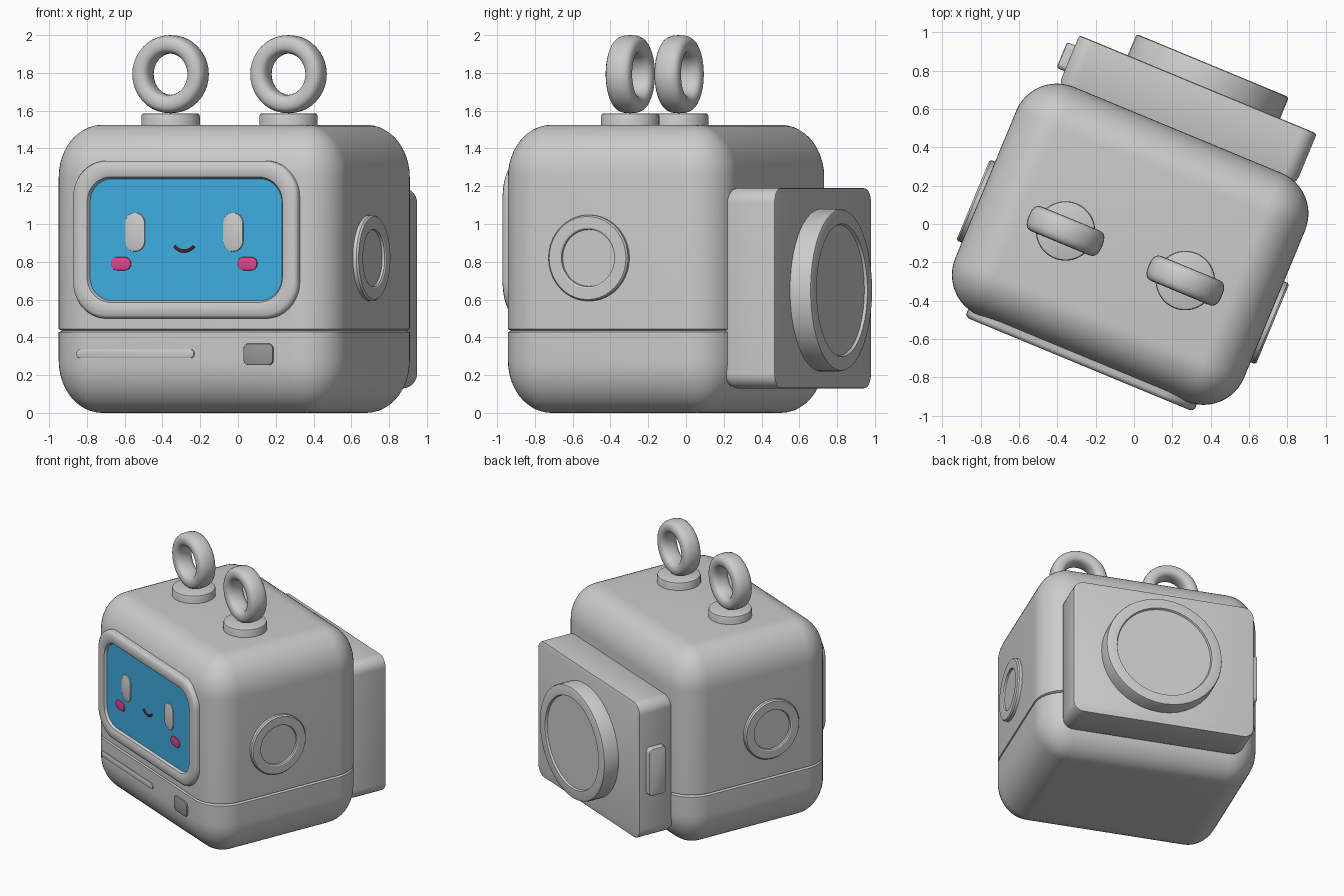
import bpy, bmesh
from math import pi, sin, cos, radians, copysign
from mathutils import Matrix, Vector

if "Cube" in bpy.data.objects:
    bpy.data.objects.remove(bpy.data.objects["Cube"])

TURN = Matrix.Rotation(radians(-22.5), 4, 'Z')   # whole model is turned on the grid
CX = 0.022                                       # centre line of the body


def material(name, rgb):
    m = bpy.data.materials.new(name)
    m.diffuse_color = (*rgb, 1)
    m.use_nodes = True
    m.node_tree.nodes["Principled BSDF"].inputs["Base Color"].default_value = m.diffuse_color
    return m


BLUE = material("screen_blue", (0.05, 0.42, 0.75))
PINK = material("cheek_pink", (0.75, 0.06, 0.28))
MAROON = material("mouth_maroon", (0.12, 0.01, 0.03))
DARK = material("button_grey", (0.3, 0.3, 0.3))


def frame(x, y, z, yaw=0):
    """Local x across, local y up, local z outward from a side of the body."""
    return (TURN @ Matrix.Translation((x, y, z)) @ Matrix.Rotation(radians(yaw), 4, 'Z')
            @ Matrix.Rotation(pi / 2, 4, 'X'))


def flat(x, y, z):
    return TURN @ Matrix.Translation((x, y, z))


def finish(name, bm, matrix, mat=None, angle=30):
    bmesh.ops.remove_doubles(bm, verts=bm.verts, dist=1e-5)
    bmesh.ops.recalc_face_normals(bm, faces=bm.faces)
    bm.transform(matrix)
    me = bpy.data.meshes.new(name)
    bm.to_mesh(me)
    bm.free()
    ob = bpy.data.objects.new(name, me)
    bpy.context.collection.objects.link(ob)
    if mat:
        me.materials.append(mat)
    bpy.ops.object.select_all(action='DESELECT')
    ob.select_set(True)
    bpy.context.view_layer.objects.active = ob
    bpy.ops.object.shade_smooth_by_angle(angle=radians(angle))
    return ob


def outline(w, h, r, seg=10):
    pts = []
    for k, (sx, sy) in enumerate(((1, 1), (-1, 1), (-1, -1), (1, -1))):
        for i in range(seg + 1):
            a = (k + i / seg) * pi / 2
            pts.append((sx * (w / 2 - r) + r * cos(a), sy * (h / 2 - r) + r * sin(a)))
    return pts


def loft(name, loops, matrix, mat=None, ring=False, angle=30):
    """Stack of rounded rectangles (width, height, corner radius, depth)."""
    bm = bmesh.new()
    rows = [[bm.verts.new((x, y, d)) for x, y in outline(w, h, r)] for w, h, r, d in loops]
    n = len(rows[0])
    for a, b in zip(rows, rows[1:] + rows[:1] if ring else rows[1:]):
        for i in range(n):
            bm.faces.new((a[i], a[(i + 1) % n], b[(i + 1) % n], b[i]))
    if not ring:
        bm.faces.new(rows[0])
        bm.faces.new(rows[-1])
    return finish(name, bm, matrix, mat, angle)


def round_loft(name, profile, matrix, **kw):
    return loft(name, [(2 * r, 2 * r, r, d) for r, d in profile], matrix, **kw)


def pad(name, w, h, r, depth, matrix, mat=None, edge=0.01, sink=0.03):
    loft(name, [(w, h, r, -sink), (w, h, r, depth - edge),
                (w - 0.6 * edge, h - 0.6 * edge, r - 0.3 * edge, depth - 0.3 * edge),
                (w - 2 * edge, h - 2 * edge, r - edge, depth)], matrix, mat)


# Body: soft box with a seam groove all the way round
STRETCH = 1.2
bm = bmesh.new()
bmesh.ops.create_cube(bm, size=1)
bmesh.ops.scale(bm, vec=(1.63, 1.29, 1.525 / STRETCH), verts=bm.verts)
bmesh.ops.bevel(bm, geom=list(bm.edges), offset=0.23, segments=12, profile=0.5,
                affect='EDGES', clamp_overlap=True)
bmesh.ops.scale(bm, vec=(1, 1, STRETCH), verts=bm.verts)
bmesh.ops.translate(bm, vec=(0, 0, 0.7625), verts=bm.verts)
SEAM = 0.435
for z in (SEAM - 0.008, SEAM, SEAM + 0.008):
    bmesh.ops.bisect_plane(bm, geom=bm.verts[:] + bm.edges[:] + bm.faces[:],
                           plane_co=(0, 0, z), plane_no=(0, 0, 1))
for v in bm.verts:
    if abs(v.co.z - SEAM) < 1e-4:
        v.co.x *= 0.982
        v.co.y *= 0.98
finish("body", bm, flat(CX, -0.105, 0))

# Screen with raised rim
face = frame(CX - 0.005, 0, 0.917)
loft("screen_rim", [(1.29, 0.835, 0.19, 0.68), (1.29, 0.835, 0.19, 0.762),
                    (1.28, 0.825, 0.185, 0.775), (1.25, 0.795, 0.175, 0.785),
                    (1.16, 0.705, 0.15, 0.785), (1.12, 0.665, 0.135, 0.778),
                    (1.10, 0.645, 0.125, 0.76), (1.10, 0.645, 0.125, 0.68)],
     face, ring=True, angle=40)
loft("screen", [(1.11, 0.655, 0.13, 0.70), (1.11, 0.655, 0.13, 0.76)], face, BLUE)

# Face features
FX, FY = 0.007, -0.76
for side, s in (("left", -1), ("right", 1)):
    pad("eye_" + side, 0.114, 0.205, 0.056, 0.008, frame(FX + s * 0.281, FY, 0.957), edge=0.004)
    pad("cheek_" + side, 0.114, 0.07, 0.034, 0.008, frame(FX + s * 0.362, FY, 0.79), PINK, edge=0.004)

cu = bpy.data.curves.new("mouth", 'CURVE')
cu.dimensions = '3D'
cu.bevel_depth = 0.008
cu.use_fill_caps = True
sp = cu.splines.new('POLY')
sp.points.add(12)
for i, p in enumerate(sp.points):
    t = i / 6 - 1
    p.co = (0.056 * t, 0.026 * t * t, 0.002, 1)
cu.materials.append(MAROON)
mouth = bpy.data.objects.new("mouth", cu)
mouth.matrix_world = frame(FX, FY, 0.856)
bpy.context.collection.objects.link(mouth)

# Slot and button on the lower front
pad("front_slot", 0.676, 0.047, 0.022, 0.008, frame(-0.277, -0.75, 0.313), edge=0.006)
pad("front_button", 0.17, 0.115, 0.03, 0.012, frame(0.43, -0.75, 0.31), DARK, edge=0.006)

# Round side plates
for side, s in (("left", -1), ("right", 1)):
    round_loft("ear_" + side, [(0.228, -0.05), (0.228, 0.02), (0.22, 0.03), (0.16, 0.03),
                               (0.152, 0.025), (0.15, 0.012)],
               frame(CX + s * 0.815, -0.205, 0.82, 90 * s))

# Antennas: puck base and upright ring
for side, s in (("left", -1), ("right", 1)):
    x, y = CX + s * 0.338, -0.17
    round_loft("antenna_base_" + side, [(0.155, 1.48), (0.155, 1.572), (0.151, 1.582), (0.142, 1.586)],
               flat(x, y, 0))
    section = []
    for i in range(20):
        a = 2 * pi * i / 20
        c, d = cos(a), sin(a)
        section.append((0.158 + 0.049 * copysign(abs(c) ** 0.75, c),
                        0.07 * copysign(abs(d) ** 0.75, d)))
    round_loft("antenna_ring_" + side, section, frame(x, y, 1.793), ring=True, angle=50)

# Backpack with round cover and side button
loft("backpack", [(1.26, 0.98, 0.06, 0.50), (1.315, 1.035, 0.07, 0.515), (1.34, 1.06, 0.08, 0.55),
                  (1.34, 1.06, 0.08, 0.785), (1.334, 1.054, 0.077, 0.796), (1.31, 1.03, 0.065, 0.80)],
     frame(0.03, 0, 0.66, 180))
round_loft("backpack_cover", [(0.43, 0.78), (0.43, 0.905), (0.426, 0.916), (0.416, 0.92),
                              (0.352, 0.92), (0.346, 0.905)], frame(0.063, 0, 0.65, 180))
pad("backpack_button", 0.145, 0.37, 0.03, 0.045, frame(-0.64, 0.67, 0.66, -90), edge=0.012)
